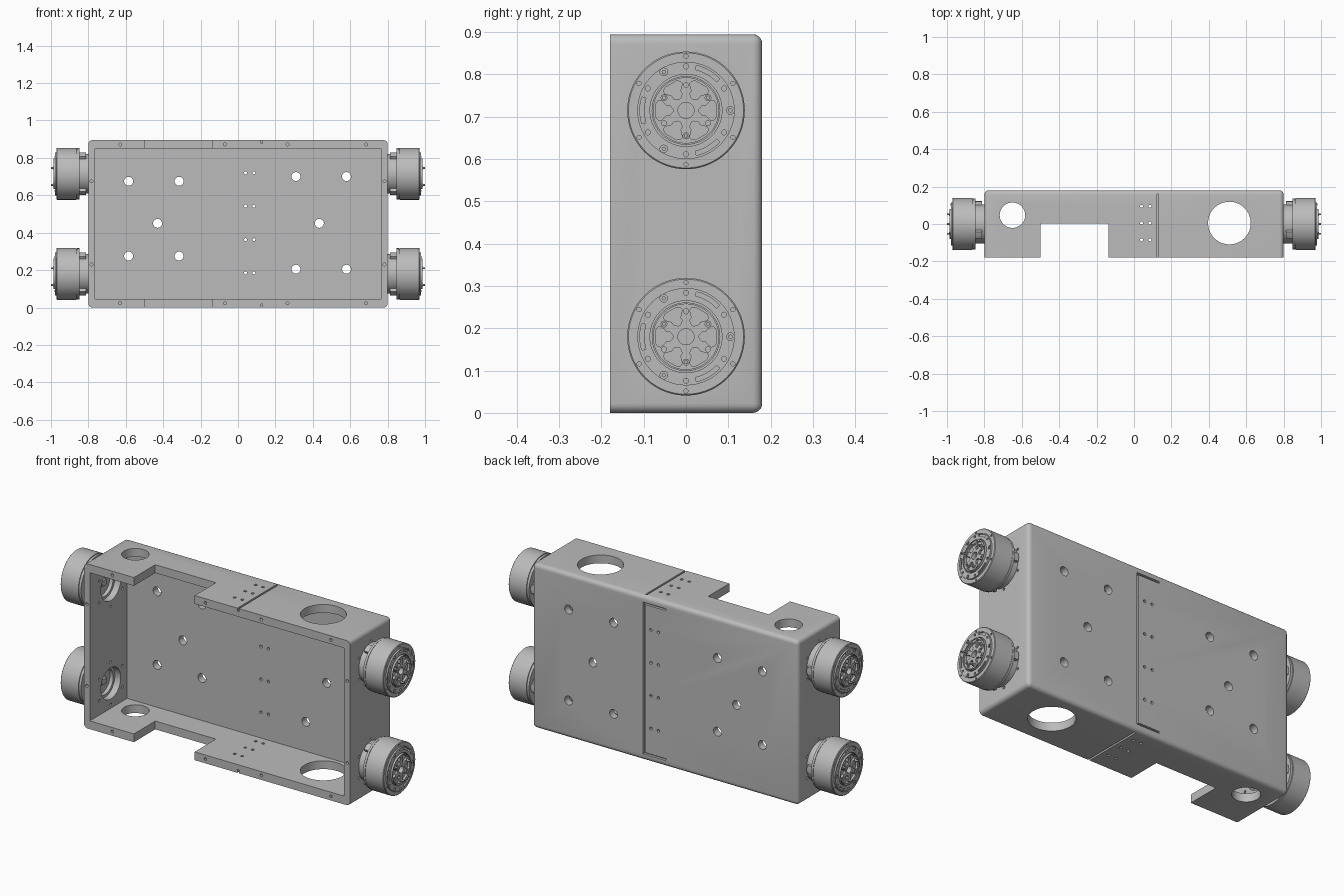
import bpy, bmesh
from math import sin, cos, pi, radians
from mathutils import Matrix

cube = bpy.data.objects.get("Cube")
if cube:
    bpy.data.objects.remove(cube, do_unlink=True)

grey = bpy.data.materials.new("machined grey")
grey.use_nodes = True
COLOUR = (0.5, 0.5, 0.5, 1)
grey.diffuse_color = COLOUR
grey.node_tree.nodes["Principled BSDF"].inputs["Base Color"].default_value = COLOUR


def prism(bm, pts, lo, hi, axis="z"):
    """Extrude a closed outline from lo to hi along an axis."""
    place = {"x": lambda u, v, w: (w, u, v),
             "y": lambda u, v, w: (u, w, v),
             "z": lambda u, v, w: (u, v, w)}[axis]
    a = [bm.verts.new(place(u, v, lo)) for u, v in pts]
    b = [bm.verts.new(place(u, v, hi)) for u, v in pts]
    faces = [bm.faces.new(a), bm.faces.new(b)]
    for i in range(len(pts)):
        j = (i + 1) % len(pts)
        faces.append(bm.faces.new((a[i], a[j], b[j], b[i])))
    bmesh.ops.recalc_face_normals(bm, faces=faces)


def disc(bm, u, v, r, lo, hi, axis="z", n=24):
    pts = [(u + r * cos(2 * pi * i / n), v + r * sin(2 * pi * i / n)) for i in range(n)]
    prism(bm, pts, lo, hi, axis)


def box(bm, x0, x1, y0, y1, z0, z1):
    prism(bm, [(x0, y0), (x1, y0), (x1, y1), (x0, y1)], z0, z1)


def polar(r, deg):
    return r * cos(radians(deg)), r * sin(radians(deg))


def make(name, bm):
    mesh = bpy.data.meshes.new(name)
    bm.to_mesh(mesh)
    bm.free()
    mesh.materials.append(grey)
    ob = bpy.data.objects.new(name, mesh)
    bpy.context.collection.objects.link(ob)
    return ob


def cut(ob, bm):
    """Subtract a bmesh from an object and bake the result."""
    tool = make("cutter", bm)
    tool.hide_render = True
    mod = ob.modifiers.new("cut", "BOOLEAN")
    mod.operation, mod.solver, mod.object = "DIFFERENCE", "EXACT", tool
    dg = bpy.context.evaluated_depsgraph_get()
    mesh = bpy.data.meshes.new_from_object(ob.evaluated_get(dg))
    ob.modifiers.clear()
    ob.data = mesh
    bpy.data.objects.remove(tool, do_unlink=True)


def smooth(mesh):
    for p in mesh.polygons:
        p.use_smooth = True
    mesh.set_sharp_from_angle(angle=radians(30))


# Housing: open tray with every edge rounded except the front rim
W, D, H = 0.8, 0.18, 0.895
AXLES = (0.18, 0.715)
bm = bmesh.new()
box(bm, -W, W, -D, D, 0, H)
edges = [e for e in bm.edges if any(v.co.y > 0 for v in e.verts)]
bmesh.ops.bevel(bm, geom=edges, offset=0.022, segments=5, profile=0.5, affect="EDGES")
housing = make("housing", bm)

# Cavity, then the notch through the top and bottom walls
bm = bmesh.new()
box(bm, -0.765, 0.765, -0.3, 0.14, 0.045, H - 0.045)
cut(housing, bm)
bm = bmesh.new()
box(bm, -0.5, -0.135, -0.3, 0.003, -0.1, 1)
cut(housing, bm)

# All round holes in the housing
bm = bmesh.new()
for x, z in ((-0.585, 0.675), (-0.315, 0.675), (0.31, 0.7), (0.58, 0.7), (-0.43, 0.45),
             (0.435, 0.45), (-0.585, 0.275), (-0.315, 0.275), (0.31, 0.205), (0.58, 0.205)):
    disc(bm, x, z, 0.024, 0.13, 0.25, "y")
disc(bm, -0.65, 0.047, 0.068, -0.1, 1, n=48)
disc(bm, 0.51, 0.005, 0.114, -0.1, 1, n=64)
for x in (0.04, 0.085):
    for z in (0.185, 0.363, 0.542, 0.72):
        disc(bm, x, z, 0.008, 0.13, 0.25, "y", 12)
    for y in (-0.085, 0.005, 0.095):
        disc(bm, x, y, 0.008, -0.1, 1, "z", 12)
for x in (-0.63, -0.07, 0.265, 0.685):
    for z in (0.023, H - 0.023):
        disc(bm, x, z, 0.008, -0.2, -0.14, "y", 12)
for s in (-1, 1):
    lo, hi = sorted((s * 0.74, s * 0.9))
    for z in (0.23, 0.675):
        disc(bm, s * 0.783, z, 0.008, -0.2, -0.15, "y", 12)
    for z in AXLES:
        disc(bm, 0, z, 0.085, lo, hi, "x", 48)
        for k in range(6):
            u, v = polar(0.115, 60 * k + 30)
            disc(bm, u, z + v, 0.007, lo, hi, "x", 12)
cut(housing, bm)

# Narrow grooves on top, bottom and back
for b in ((0.122, 0.132, -0.2, 0.16, H - 0.018, 1),
          (0.122, 0.132, -0.2, 0.16, -0.1, 0.018),
          (0.122, 0.132, 0.166, 0.3, 0.035, 0.86),
          (-0.005, 0.132, 0.166, 0.3, 0.035, 0.045),
          (-0.005, 0.132, 0.166, 0.3, 0.85, 0.86)):
    bm = bmesh.new()
    box(bm, *b)
    cut(housing, bm)
smooth(housing.data)

# Hub motor: turned profile of (radius, distance from wall)
PROFILE = ((0, 0.02), (0.07, 0.02), (0.07, 0), (0.105, 0), (0.105, 0.048), (0.137, 0.048),
           (0.137, 0.06), (0.134, 0.06), (0.134, 0.063), (0.139, 0.063), (0.139, 0.168),
           (0.136, 0.171), (0.117, 0.171), (0.117, 0.168), (0.115, 0.168), (0.115, 0.178),
           (0.085, 0.178), (0.085, 0.168), (0.081, 0.168), (0.081, 0.186), (0.077, 0.186),
           (0.077, 0.182), (0, 0.182))
bm = bmesh.new()
vs = [bm.verts.new((r, 0, t)) for r, t in PROFILE]
es = [bm.edges.new(p) for p in zip(vs, vs[1:])]
bmesh.ops.spin(bm, geom=vs + es, cent=(0, 0, 0), axis=(0, 0, 1), angle=2 * pi, steps=72)
bmesh.ops.remove_doubles(bm, verts=bm.verts, dist=1e-5)
bmesh.ops.recalc_face_normals(bm, faces=bm.faces)
motor = make("hub_motor", bm)

# Face pockets: six petals, arc slots, screw holes and centre bore
HALF = ((0.031, 5), (0.04, 17), (0.048, 14), (0.056, 19), (0.064, 22), (0.070, 19), (0.073, 12))
bm = bmesh.new()
disc(bm, 0, 0, 0.019, 0.16, 0.3)
for k in range(6):
    a = 60 * k
    outline = [(r, -d) for r, d in HALF] + list(reversed(HALF))
    prism(bm, [polar(r, a + d) for r, d in outline], 0.17, 0.3)
    disc(bm, *polar(0.128, a + 30), 0.005, 0.163, 0.3, n=12)
    disc(bm, *polar(0.104, a + 30), 0.006, 0.17, 0.3, n=12)
    if k % 2:
        arc = range(a - 17, a + 18, 2)
        prism(bm, [polar(0.109, d) for d in arc] + [polar(0.099, d) for d in reversed(arc)], 0.17, 0.3)
        disc(bm, *polar(0.06, a + 30), 0.006, 0.176, 0.3, n=12)
    else:
        disc(bm, *polar(0.105, a), 0.009, 0.172, 0.3, n=16)
cut(motor, bm)

# Screws, rear lugs and connector added to the motor
bm = bmesh.new()
bm.from_mesh(motor.data)
for k in range(3):
    a = 120 * k
    disc(bm, *polar(0.06, a + 30), 0.008, 0.18, 0.19, n=16)
    disc(bm, *polar(0.06, a + 30), 0.005, 0.188, 0.2, n=12)
    disc(bm, *polar(0.105, a), 0.005, 0.17, 0.182, n=12)
    lug = [polar(r, a + d) for r, d in ((0.1, -12), (0.122, -10), (0.124, 0), (0.122, 10), (0.1, 12))]
    prism(bm, lug, 0.012, 0.05)
box(bm, -0.02, 0.02, -0.015, 0.015, 0.004, 0.021)
bm.to_mesh(motor.data)
bm.free()
smooth(motor.data)

# Place four motors, mirrored across the housing
to_side = Matrix(((0, 0, 1, W), (1, 0, 0, 0), (0, 1, 0, 0), (0, 0, 0, 1)))
motor.data.transform(to_side)
mirrored = motor.data.copy()
mirrored.transform(Matrix.Scale(-1, 4, (1, 0, 0)))
mirrored.flip_normals()
bpy.data.objects.remove(motor, do_unlink=True)
meshes = {"left": bpy.data.meshes[-1], "right": mirrored}
meshes["left"] = mirrored.copy()
meshes["left"].transform(Matrix.Scale(-1, 4, (1, 0, 0)))
meshes["left"].flip_normals()
for side, mesh in meshes.items():
    for level, z in zip(("lower", "upper"), AXLES):
        ob = bpy.data.objects.new(f"{level}_{side}_hub_motor", mesh)
        ob.location.z = z
        bpy.context.collection.objects.link(ob)
